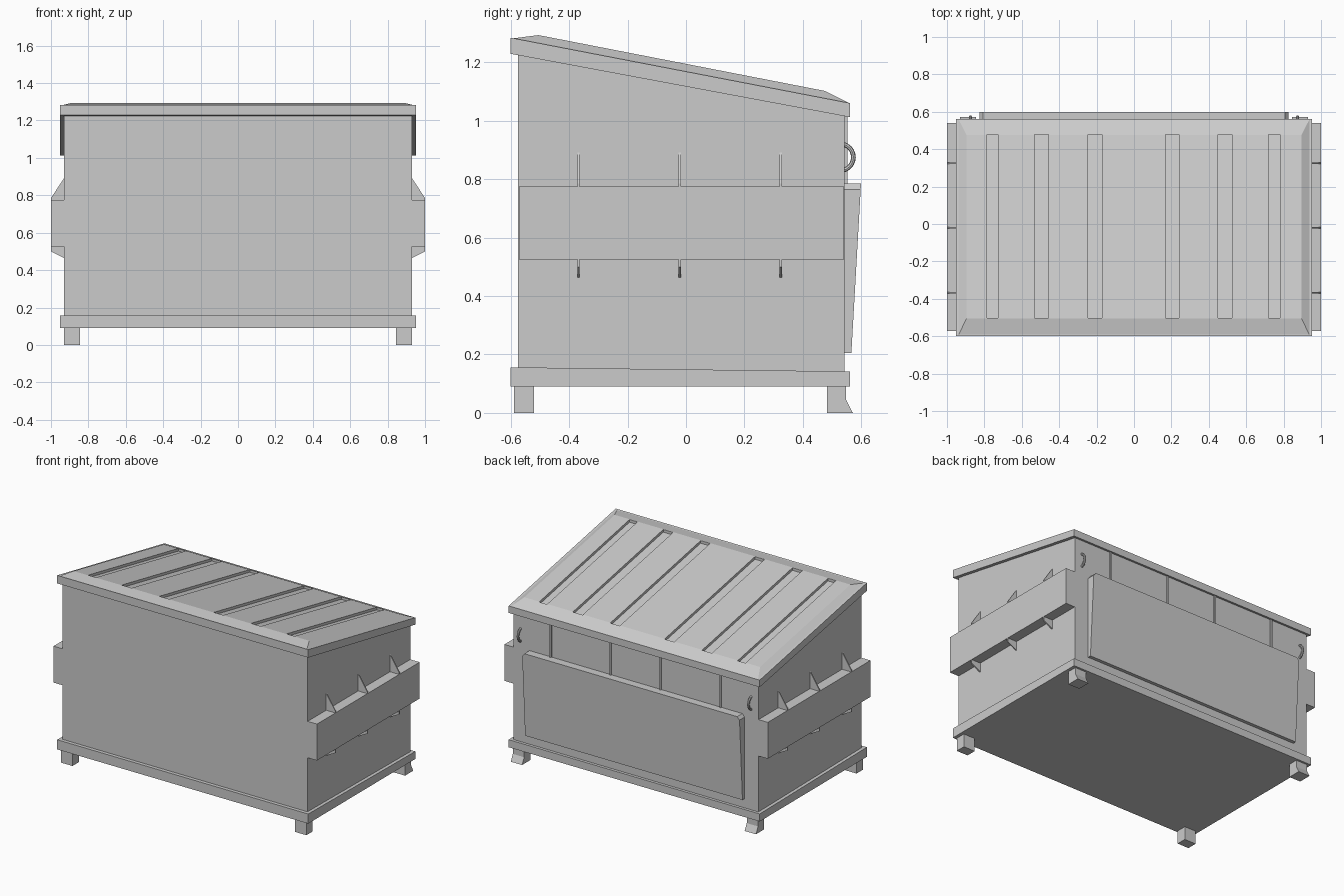
import bpy, bmesh
from mathutils import Vector

if "Cube" in bpy.data.objects:
    bpy.data.objects.remove(bpy.data.objects["Cube"])


def loft(name, rings):
    """Closed solid through matching rings of points, capped at both ends."""
    bm = bmesh.new()
    loops = [[bm.verts.new(p) for p in r] for r in rings]
    n = len(loops[0])
    for a, b in zip(loops, loops[1:]):
        for i in range(n):
            j = (i + 1) % n
            bm.faces.new((a[i], a[j], b[j], b[i]))
    bm.faces.new(loops[0][::-1])
    bm.faces.new(loops[-1])
    bmesh.ops.recalc_face_normals(bm, faces=bm.faces[:])
    me = bpy.data.meshes.new(name)
    bm.to_mesh(me)
    bm.free()
    ob = bpy.data.objects.new(name, me)
    bpy.context.collection.objects.link(ob)
    return ob


def side_prism(name, yz, x0, x1):
    return loft(name, [[(x, y, z) for y, z in yz] for x in (x0, x1)])


def front_prism(name, xz, y0, y1):
    return loft(name, [[(x, y, z) for x, z in xz] for y in (y0, y1)])


def box(name, x0, x1, y0, y1, z0, z1):
    return side_prism(name, [(y0, z0), (y1, z0), (y1, z1), (y0, z1)], x0, x1)


def slope(y, z_front, z_back):
    """Height on a plane running from the front edge to the back edge."""
    return z_front + (z_back - z_front) * (y + 0.6) / 1.162


# Main bin and base rim
side_prism("bin_body", [(-0.575, 0.1), (0.543, 0.1), (0.543, 1.03), (-0.575, 1.24)], -0.93, 0.93)
side_prism("base_rim", [(-0.6, 0.09), (0.562, 0.09), (0.562, 0.142), (-0.6, 0.156)], -0.953, 0.953)

# Sloping lid with a raised, bevelled top
def lid_ring(x, y0, y1, z0, z1):
    return [(-x, y0, z0), (x, y0, z0), (x, y1, z1), (-x, y1, z1)]

lid = loft("lid", [
    lid_ring(0.953, -0.6, 0.562, 1.229, 1.012),
    lid_ring(0.953, -0.6, 0.562, 1.284, 1.06),
    lid_ring(0.937, -0.59, 0.557, slope(-0.59, 1.284, 1.06), slope(0.557, 1.284, 1.06)),
    lid_ring(0.895, -0.505, 0.475, 1.293, 1.102),
])

# Long grooves cut into the lid
def top_z(y):
    return 1.293 - 0.1949 * (y + 0.505)

for x0, x1 in [(-0.787, -0.727), (-0.532, -0.457), (-0.245, -0.172),
               (0.168, 0.24), (0.45, 0.524), (0.72, 0.78)]:
    ya, yb, depth = -0.502, 0.478, 0.018
    cut = side_prism("groove_cutter", [(ya, top_z(ya) - depth), (yb, top_z(yb) - depth),
                                       (yb, top_z(yb) + 0.1), (ya, top_z(ya) + 0.1)], x0, x1)
    cut.hide_render = True
    cut.hide_set(True)
    cut.display_type = 'WIRE'
    mod = lid.modifiers.new("groove", 'BOOLEAN')
    mod.operation = 'DIFFERENCE'
    mod.solver = 'EXACT'
    mod.object = cut

# Rear panel: chamfered top corners, thinner towards the bottom
panel_outline = [(-0.825, 0.205), (0.825, 0.205), (0.825, 0.765),
                 (0.808, 0.785), (-0.808, 0.785), (-0.825, 0.765)]
loft("rear_panel", [
    [(x, 0.535, z) for x, z in panel_outline],
    [(x, 0.566 + 0.033 * (z - 0.205) / 0.58, z) for x, z in panel_outline],
])

# Thin upright ribs on the back wall
for x in (-0.645, -0.19, 0.19, 0.645):
    box("rear_rib", x - 0.006, x + 0.006, 0.54, 0.552, 0.77, 1.03)

for s, side in ((-1, "left"), (1, "right")):
    # Fork pocket
    box(side + "_fork_pocket", s * 0.925, s * 1.0, -0.572, 0.541, 0.525, 0.775)
    # Gussets above and below the pocket
    for y in (-0.368, -0.021, 0.324):
        front_prism(side + "_upper_gusset", [(s * 0.925, 0.77), (s * 1.0, 0.77),
                    (s * 1.0, 0.785), (s * 0.93, 0.892), (s * 0.925, 0.892)], y - 0.004, y + 0.004)
        front_prism(side + "_lower_gusset", [(s * 0.925, 0.53), (s * 1.0, 0.53),
                    (s * 1.0, 0.5), (s * 0.93, 0.464), (s * 0.925, 0.464)], y - 0.004, y + 0.004)
    # Feet
    box(side + "_front_foot", s * 0.845, s * 0.931, -0.588, -0.52, 0, 0.095)
    side_prism(side + "_back_foot", [(0.482, 0), (0.571, 0), (0.548, 0.045), (0.548, 0.095),
               (0.482, 0.095)], s * 0.845, s * 0.931)
    # Lifting ring half sunk in the back wall
    bpy.ops.mesh.primitive_torus_add(location=(s * 0.875, 0.527, 0.875), rotation=(0, 1.5708, 0),
                                     major_radius=0.046, minor_radius=0.008,
                                     major_segments=24, minor_segments=8)
    bpy.context.object.name = side + "_lifting_ring"
    bpy.ops.object.shade_smooth_by_angle()
